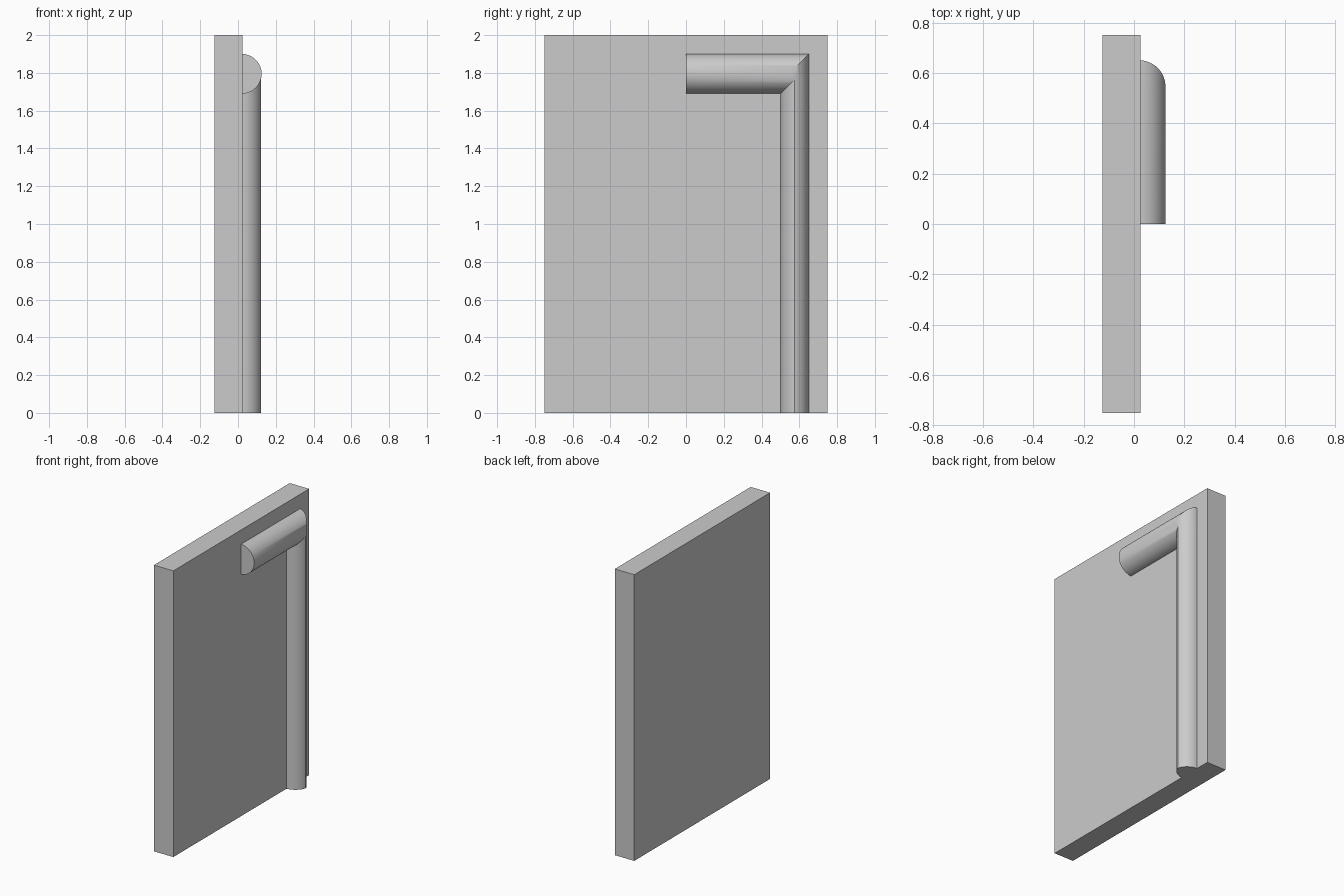
import bpy, bmesh, math

if "Cube" in bpy.data.objects:
    bpy.data.objects.remove(bpy.data.objects["Cube"], do_unlink=True)

FACE = 0.025      # x of the panel's mounting face
AXIS = 0.02       # x of the rail's centre line
R = 0.105         # rail radius
OUTER = 0.545     # y of the outer arc's centre on the upright
MID = 0.575       # y of the upright's ridge
RAIL_Z = 1.795    # height of the horizontal rail's centre line
SEG = 32

grey = bpy.data.materials.new("light_grey")
grey.use_nodes = True
color = (0.6, 0.6, 0.6, 1)
grey.diffuse_color = color
grey.node_tree.nodes["Principled BSDF"].inputs["Base Color"].default_value = color


def finish(name, bm):
    bmesh.ops.recalc_face_normals(bm, faces=bm.faces)
    mesh = bpy.data.meshes.new(name)
    bm.to_mesh(mesh)
    bm.free()
    mesh.materials.append(grey)
    obj = bpy.data.objects.new(name, mesh)
    bpy.context.collection.objects.link(obj)
    bpy.ops.object.select_all(action="DESELECT")
    obj.select_set(True)
    bpy.context.view_layer.objects.active = obj
    bpy.ops.object.shade_smooth_by_angle(angle=math.radians(30))
    return obj


def loft(name, start, end):
    """Skin two matching symmetric outlines and close both ends with strips."""
    bm = bmesh.new()
    a = [bm.verts.new(p) for p in start]
    b = [bm.verts.new(p) for p in end]
    n = len(a)
    for i in range(n):
        j = (i + 1) % n
        bm.faces.new((a[i], a[j], b[j], b[i]))
    bm.faces.new(a)
    for i in range(n // 2):
        strip = [b[i], b[i + 1], b[n - 2 - i], b[n - 1 - i]]
        bm.faces.new(list(dict.fromkeys(strip)))
    return finish(name, bm)


def arc_x(t):
    return max(FACE, AXIS + R * math.sin(t))


# Flat panel
bm = bmesh.new()
bmesh.ops.create_cube(bm, size=1)
bmesh.ops.scale(bm, vec=(0.15, 1.5, 2), verts=bm.verts)
bmesh.ops.translate(bm, vec=(-0.05, 0, 1), verts=bm.verts)
finish("panel", bm)

# Half-round horizontal rail, its far end rounded off to meet the upright
angles = [math.pi * i / SEG for i in range(SEG + 1)]
loft("horizontal_rail",
     [(arc_x(t), 0, RAIL_Z + R * math.cos(t)) for t in angles],
     [(arc_x(t), OUTER + R * abs(math.cos(t)), RAIL_Z + R * math.cos(t))
      for t in angles])

# Upright made of two arcs that meet in a soft ridge
top = math.acos((MID - OUTER) / R)
half = [(arc_x(top * i / SEG), OUTER + R * math.cos(top * i / SEG))
        for i in range(SEG + 1)]
outline = half + [(x, 2 * MID - y) for x, y in reversed(half[:-1])]
loft("upright_rail",
     [(x, y, 0) for x, y in outline],
     [(x, y, RAIL_Z) for x, y in outline])
